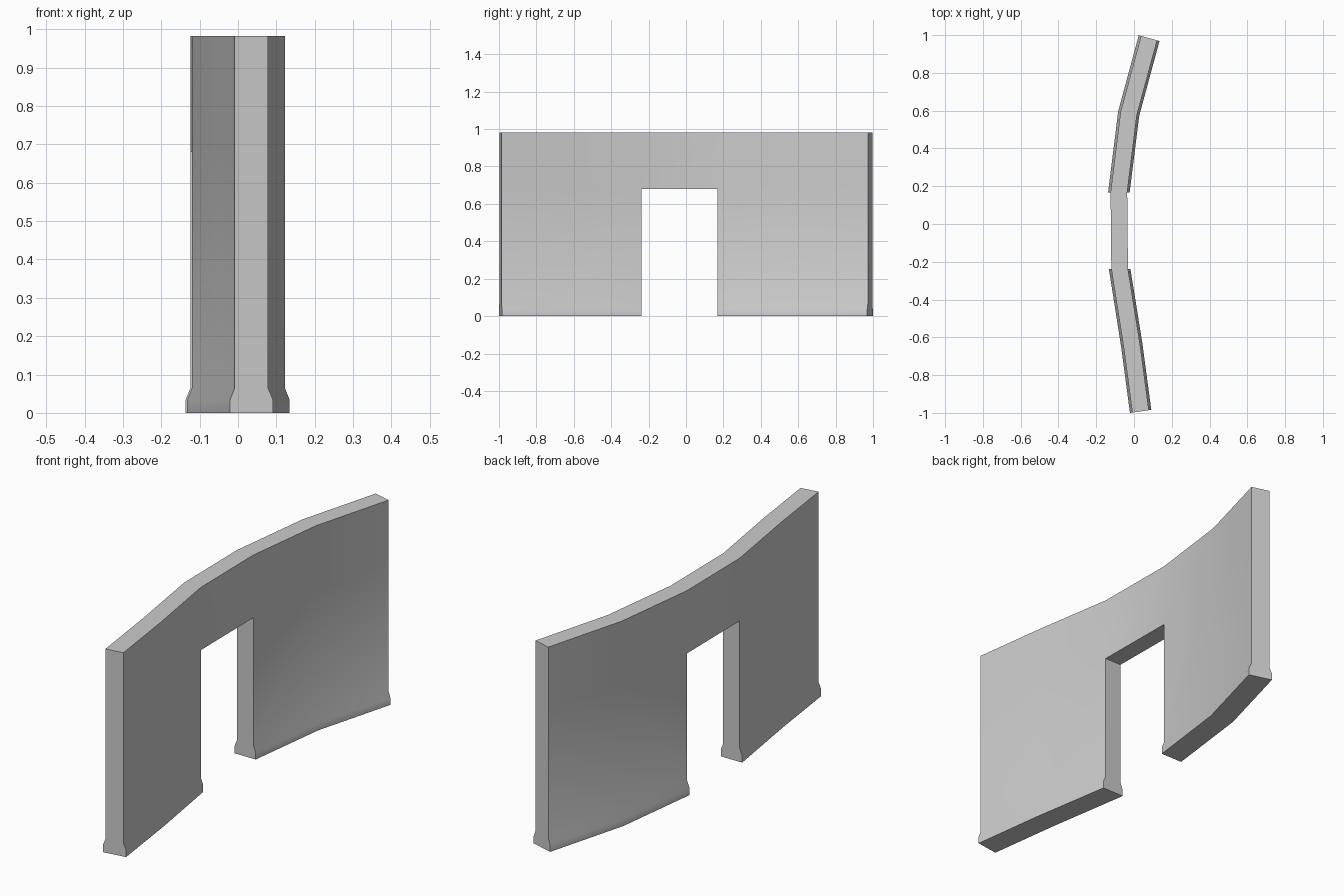
import bpy, bmesh
from mathutils import Vector

if "Cube" in bpy.data.objects:
    bpy.data.objects.remove(bpy.data.objects["Cube"])

# Plan centre line of the wall: (x, y, lean of the cross direction in y)
stations = [
    (0.035, -0.992, 0.145),
    (-0.012, -0.640, 0.14),
    (-0.076, -0.238, 0.0),
    (-0.080, 0.168, 0.0),
    (-0.028, 0.585, -0.20),
    (0.080, 0.984, -0.28),
]
# Cross-section: (height, half thickness), flared at the foot
levels = [(0, 0.057), (0.033, 0.057), (0.065, 0.044), (0.68, 0.044), (0.983, 0.044)]
DOOR_COLUMN, LINTEL = 2, 3


def solid(i, j):
    """True where the wall grid holds material; the doorway is left empty."""
    if not (0 <= i < len(stations) - 1 and 0 <= j < len(levels) - 1):
        return False
    return i != DOOR_COLUMN or j == LINTEL


bm = bmesh.new()
v = {}
for i, (x, y, lean) in enumerate(stations):
    across = Vector((1, lean, 0)).normalized()
    for j, (z, half) in enumerate(levels):
        for s in (-1, 1):
            v[i, j, s] = bm.verts.new(Vector((x, y, z)) + across * half * s)


def quad(*keys):
    bm.faces.new([v[k] for k in keys])


# Wall faces, then ends, door jambs, top, underside and lintel soffit
for i in range(len(stations) - 1):
    for j in range(len(levels) - 1):
        if not solid(i, j):
            continue
        for s in (-1, 1):
            quad((i, j, s), (i + 1, j, s), (i + 1, j + 1, s), (i, j + 1, s))
        for d in (0, 1):
            if not solid(i + 2 * d - 1, j):
                a = i + d
                quad((a, j, -1), (a, j, 1), (a, j + 1, 1), (a, j + 1, -1))
            if not solid(i, j + 2 * d - 1):
                b = j + d
                quad((i, b, -1), (i, b, 1), (i + 1, b, 1), (i + 1, b, -1))

bmesh.ops.delete(bm, geom=[p for p in bm.verts if not p.link_faces], context='VERTS')
bmesh.ops.recalc_face_normals(bm, faces=bm.faces)
mesh = bpy.data.meshes.new("curved_wall_with_doorway")
bm.to_mesh(mesh)
bm.free()
wall = bpy.data.objects.new("curved_wall_with_doorway", mesh)
bpy.context.collection.objects.link(wall)

# Soft bends and foot, crisp corners
bpy.context.view_layer.objects.active = wall
wall.select_set(True)
bpy.ops.object.shade_smooth_by_angle(angle=0.6)
